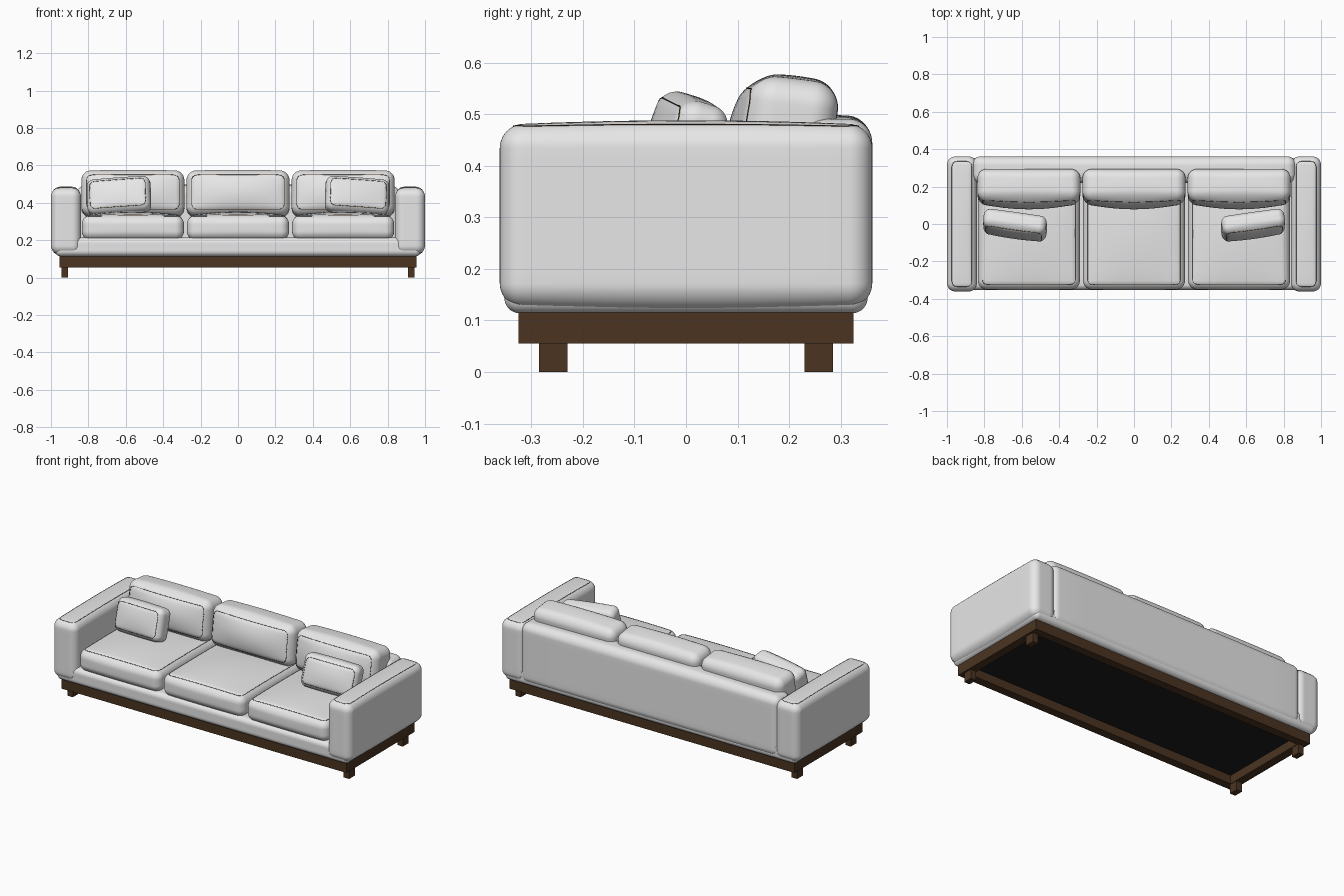
import bpy, bmesh, math
from mathutils import Vector, Euler

if "Cube" in bpy.data.objects:
    bpy.data.objects.remove(bpy.data.objects["Cube"])


def material(name, rgb):
    m = bpy.data.materials.new(name)
    m.diffuse_color = (*rgb, 1)
    m.use_nodes = True
    m.node_tree.nodes["Principled BSDF"].inputs["Base Color"].default_value = m.diffuse_color
    return m


FABRIC = material("light grey fabric", (0.8, 0.8, 0.8))
WOOD = material("dark walnut wood", (0.07, 0.034, 0.015))
SEAM = material("brown seam", (0.07, 0.034, 0.015))
LINING = material("black lining", (0.012, 0.012, 0.012))


def finish(name, bm, mat, smooth=False):
    me = bpy.data.meshes.new(name)
    bm.to_mesh(me)
    bm.free()
    me.materials.append(mat)
    for p in me.polygons:
        p.use_smooth = smooth
    ob = bpy.data.objects.new(name, me)
    bpy.context.collection.objects.link(ob)
    return ob


def boxes(name, spans, mat):
    """One object made of plain boxes, each (x0, x1, y0, y1, z0, z1)."""
    bm = bmesh.new()
    for x0, x1, y0, y1, z0, z1 in spans:
        vs = bmesh.ops.create_cube(bm, size=1)["verts"]
        for v in vs:
            v.co = Vector(((x0 + x1) / 2 + v.co.x * (x1 - x0),
                           (y0 + y1) / 2 + v.co.y * (y1 - y0),
                           (z0 + z1) / 2 + v.co.z * (z1 - z0)))
    return finish(name, bm, mat)


def puffed(q, h, r, puff):
    """Map a point on a box surface to the rounded, stuffed surface.
    puff = bulge towards (front, back, top and bottom)."""
    inner = Vector([max(-(h[i] - r), min(h[i] - r, q[i])) for i in range(3)])
    p = inner + (q - inner).normalized() * r
    u = [p[i] / h[i] for i in range(3)]
    w = [max(0, 1 - a * a) for a in u]
    amount = (0, puff[0] if u[1] < 0 else puff[1], puff[2])
    return Vector([p[i] + amount[i] * u[i] * w[i - 1] * w[i - 2] for i in range(3)])


def stations(half, r, arc=5, flat=10):
    """Grid positions: even angular steps round the edges, even steps between."""
    edge = [half - r + r * math.tan(math.pi / 4 * k / arc) for k in range(1, arc + 1)]
    mid = [(half - r) * (2 * k / flat - 1) for k in range(flat + 1)]
    return [-e for e in reversed(edge)] + mid + edge


def cushion(name, centre, size, r, puff=(0, 0, 0), rot=(0, 0, 0), seam=None, margin=0.025):
    """Stuffed rounded block; seam = (axis, sign) of the face carrying piping."""
    h = [s / 2 for s in size]
    turn = Euler([math.radians(a) for a in rot]).to_matrix()
    place = lambda q: turn @ puffed(q, h, r, puff) + Vector(centre)
    bm = bmesh.new()
    for k in range(3):
        i, j = (k + 1) % 3, (k + 2) % 3
        for s in (-1, 1):
            rows = []
            for a in stations(h[i], r):
                row = []
                for b in stations(h[j], r):
                    q = Vector((0, 0, 0))
                    q[i], q[j], q[k] = a, b, s * h[k]
                    row.append(bm.verts.new(place(q)))
                rows.append(row)
            for A, B in zip(rows, rows[1:]):
                for n in range(len(A) - 1):
                    bm.faces.new((A[n], B[n], B[n + 1], A[n + 1]))
    bmesh.ops.remove_doubles(bm, verts=bm.verts, dist=1e-5)
    bmesh.ops.recalc_face_normals(bm, faces=bm.faces)
    finish(name, bm, FABRIC, True)
    if seam:
        k, s = seam
        i, j = (k + 1) % 3, (k + 2) % 3
        c = 0.03
        a, b = h[i] - margin - c, h[j] - margin - c
        outline = []
        for n, (sa, sb) in enumerate(((1, 1), (-1, 1), (-1, -1), (1, -1))):
            for t in range(7):
                ang = math.pi / 2 * (n + t / 6)
                outline.append((sa * a + c * math.cos(ang), sb * b + c * math.sin(ang)))
        path = []
        for (x0, y0), (x1, y1) in zip(outline, outline[1:] + outline[:1]):
            steps = max(1, round(math.hypot(x1 - x0, y1 - y0) / 0.03))
            for t in range(steps):
                q = Vector((0, 0, 0))
                q[i] = x0 + (x1 - x0) * t / steps
                q[j] = y0 + (y1 - y0) * t / steps
                q[k] = s * h[k]
                path.append(place(q))
        piping(name + "_seam", path, 0.0013)


def piping(name, path, rad):
    """Thin closed tube along a path."""
    bm = bmesh.new()
    n = len(path)
    mid = sum(path, Vector()) / n
    axis = sum(((path[m] - mid).cross(path[(m + 1) % n] - mid) for m in range(n)), Vector()).normalized()
    rings = []
    for m in range(n):
        tan = (path[(m + 1) % n] - path[m - 1]).normalized()
        side = tan.cross(axis).normalized()
        up = side.cross(tan)
        rings.append([bm.verts.new(path[m] + rad * (math.cos(t) * side + math.sin(t) * up))
                      for t in (k * math.pi / 3 for k in range(6))])
    for m in range(n):
        A, B = rings[m], rings[(m + 1) % n]
        for t in range(6):
            bm.faces.new((A[t], A[(t + 1) % 6], B[(t + 1) % 6], B[t]))
    bmesh.ops.recalc_face_normals(bm, faces=bm.faces)
    finish(name, bm, SEAM, True)


# Wooden frame, legs and underside lining
X, Y, W = 0.955, 0.325, 0.05
boxes("wood_frame", [(-X, X, -Y, -Y + W, 0.055, 0.115), (-X, X, Y - W, Y, 0.055, 0.115),
                     (-X, -X + W, -Y + W, Y - W, 0.055, 0.115),
                     (X - W, X, -Y + W, Y - W, 0.055, 0.115)], WOOD)
boxes("underside_lining", [(-X + W, X - W, -Y + W, Y - W, 0.106, 0.115)], LINING)
for sx, side in ((-1, "left"), (1, "right")):
    for sy, end in ((-1, "front"), (1, "back")):
        x, y = sx * 0.926, sy * 0.257
        boxes(f"{end}_{side}_leg", [(x - 0.018, x + 0.018, y - 0.0275, y + 0.0275, 0, 0.056)], WOOD)

# Upholstered base and backrest
cushion("base", (0, 0, 0.164), (1.955, 0.704, 0.1), 0.03)
cushion("backrest", (0, 0.29, 0.309), (1.73, 0.142, 0.362), 0.045, (0, 0, 0.008))

# Arms
for s, side in ((-1, "left"), (1, "right")):
    cushion(f"{side}_arm", (s * 0.92, 0, 0.303), (0.16, 0.722, 0.352), 0.045,
            (0, 0, 0.009), seam=(2, 1), margin=0.025)

# Seat and back cushions
for n, x in enumerate((-0.562, 0, 0.562)):
    cushion(f"seat_cushion_{n + 1}", (x, -0.05, 0.267), (0.545, 0.596, 0.13), 0.045,
            (0.006, 0, 0.022), seam=(2, 1), margin=0.022)
    cushion(f"back_cushion_{n + 1}", (x, 0.2, 0.447), (0.55, 0.17, 0.24), 0.048,
            (0.036, 0.002, 0.008), rot=(-7, 0, 0), seam=(1, -1), margin=0.026)

# Throw pillows
for s, side in ((-1, "left"), (1, "right")):
    cushion(f"{side}_pillow", (s * 0.636, -0.005, 0.437), (0.34, 0.1, 0.19), 0.036,
            (0.016, 0.004, 0.004), rot=(-17, s * 4, s * 8), seam=(1, -1), margin=0.018)
